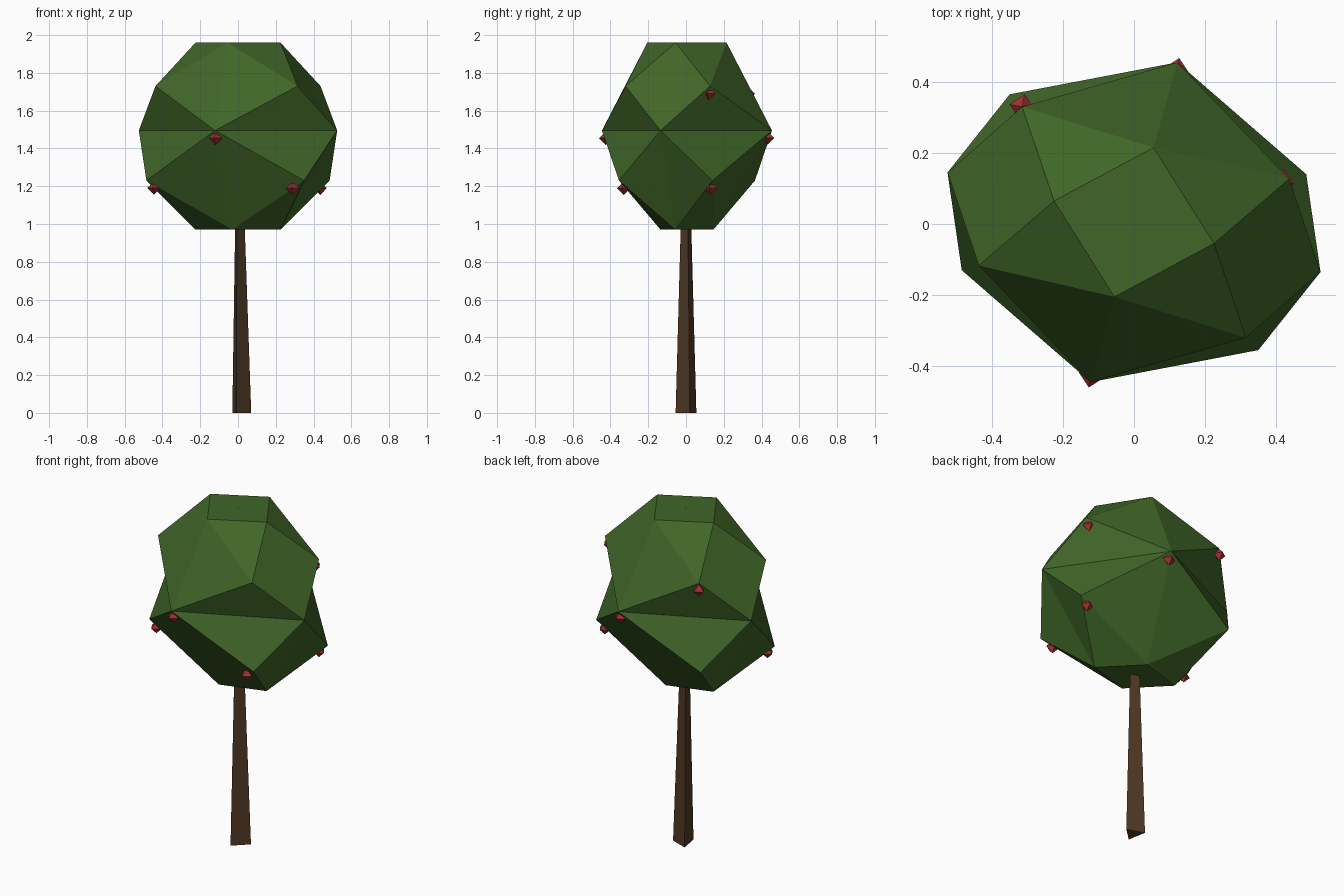
import bpy, bmesh
from mathutils import Vector, Matrix

if "Cube" in bpy.data.objects:
    bpy.data.objects.remove(bpy.data.objects["Cube"])


def material(name, color):
    m = bpy.data.materials.new(name)
    m.diffuse_color = (*color, 1)
    m.use_nodes = True
    m.node_tree.nodes["Principled BSDF"].inputs["Base Color"].default_value = m.diffuse_color
    return m


def finish(name, bm, mat):
    bmesh.ops.recalc_face_normals(bm, faces=bm.faces[:])
    me = bpy.data.meshes.new(name)
    bm.to_mesh(me)
    bm.free()
    me.materials.append(mat)
    ob = bpy.data.objects.new(name, me)
    bpy.context.collection.objects.link(ob)
    return ob


leaf_green = material("leaf green", (0.051, 0.133, 0.021))
bark_brown = material("bark brown", (0.084, 0.042, 0.018))
fruit_red = material("fruit red", (0.376, 0.03, 0.03))

# Trunk: slim three-sided spike running up through the crown
bm = bmesh.new()
base = [bm.verts.new(p) for p in ((0.07, 0.02, 0), (-0.03, 0.055, 0), (-0.01, -0.055, 0))]
tip = bm.verts.new((0, 0, 2))
bm.faces.new(base)
for i in range(3):
    bm.faces.new((base[i], base[(i + 1) % 3], tip))
finish("trunk", bm, bark_brown)

# Crown: four-cornered rings, each turned an eighth against the next
bm = bmesh.new()


def ring(a, b, z):
    """Two neighbouring corners plus their half-turn copies."""
    pts = (a, b, (-a[0], -a[1]), (-b[0], -b[1]))
    return [bm.verts.new((x, y + 0.005, z)) for x, y in pts]


middle = ring((-0.122, -0.45), (0.525, -0.14), 1.495)
halves = (
    (ring((-0.055, -0.21), (0.225, -0.06), 1.96), ring((0.315, -0.325), (0.437, 0.122), 1.73)),
    (ring((-0.03, -0.14), (0.225, -0.062), 0.97), ring((0.35, -0.36), (0.485, 0.135), 1.23)),
)
for cap, shoulder in halves:
    bm.faces.new(cap)
    for i in range(4):
        j = (i + 1) % 4
        bm.faces.new((cap[i], cap[j], shoulder[i]))
        bm.faces.new((middle[i], middle[j], shoulder[i]))
        bm.faces.new((cap[i], middle[i], shoulder[i]))
        bm.faces.new((cap[i], middle[i], shoulder[i - 1]))
finish("crown", bm, leaf_green)

# Fruits: small octahedra tucked under the crown corners
FRUITS = (
    (-0.12, -0.425, 1.455), (0.12, 0.432, 1.455),
    (0.29, -0.33, 1.19), (0.435, 0.13, 1.19), (-0.445, -0.12, 1.19),
    (0.415, 0.12, 1.69), (-0.315, 0.33, 1.69),
)
for n, pos in enumerate(FRUITS):
    bm = bmesh.new()
    r = 0.036
    rim = [bm.verts.new(p) for p in ((r, 0, 0), (0, r, 0), (-r, 0, 0), (0, -r, 0))]
    for z in (r, -r):
        pole = bm.verts.new((0, 0, z))
        for i in range(4):
            bm.faces.new((rim[i], rim[(i + 1) % 4], pole))
    bm.transform(Matrix.Translation(Vector(pos)) @ Matrix.Rotation(-0.2, 4, "Z"))
    finish(f"fruit_{n + 1}", bm, fruit_red)
